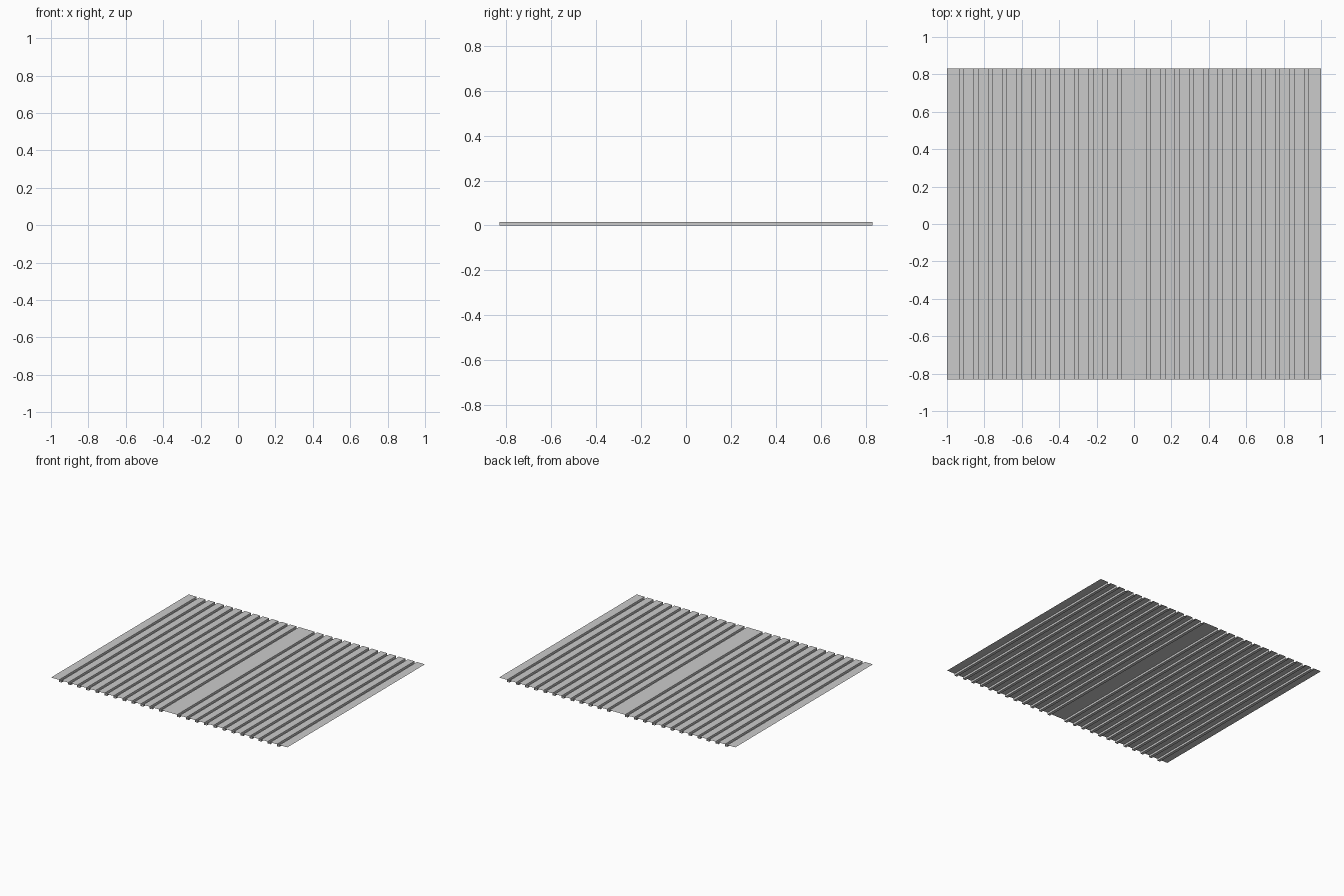
import bpy

if "Cube" in bpy.data.objects:
    bpy.data.objects.remove(bpy.data.objects["Cube"])

HALF_Y, TOP, GROOVES = 0.832, 0.015, 12
FIRST, PITCH, WIDTH = 0.066, 0.0768, 0.022

# Half profile: raised flats broken by narrow square channels
half = []
for i in range(GROOVES):
    a = FIRST + i * PITCH
    b = a + WIDTH
    half += [(a, TOP), (a, 0), (b, 0), (b, TOP)]
half.append((1.0, TOP))

# Mirror to the full width
profile = [(-x, z) for x, z in reversed(half)] + half

# Extrude the open profile along y
verts = [(x, y, z) for x, z in profile for y in (-HALF_Y, HALF_Y)]
faces = [(2 * i, 2 * i + 2, 2 * i + 3, 2 * i + 1) for i in range(len(profile) - 1)]
mesh = bpy.data.meshes.new("corrugated_sheet")
mesh.from_pydata(verts, [], faces)
sheet = bpy.data.objects.new("corrugated_sheet", mesh)
bpy.context.collection.objects.link(sheet)
